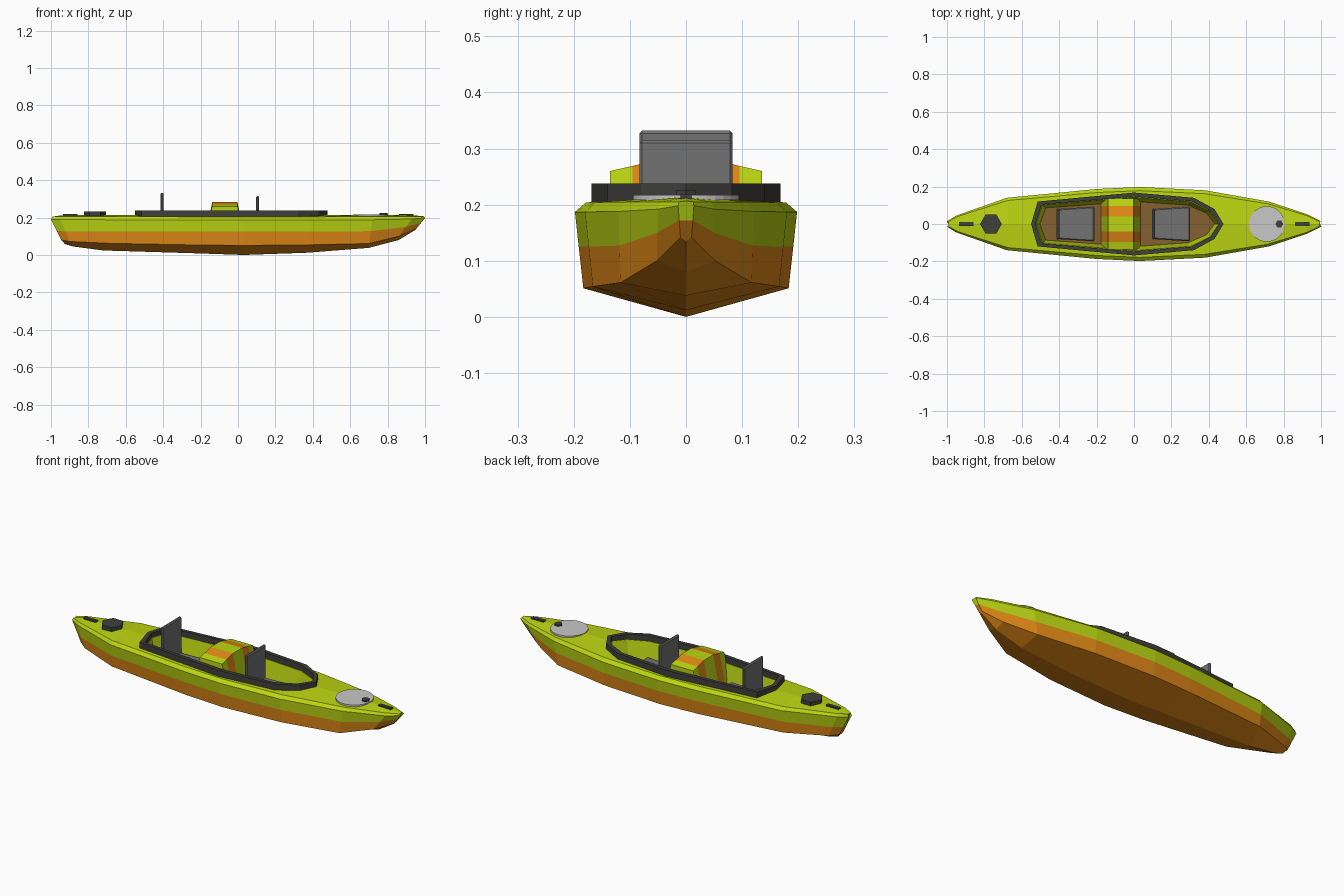
import bpy, bmesh, math

if "Cube" in bpy.data.objects:
    bpy.data.objects.remove(bpy.data.objects["Cube"])


def mat(name, rgb):
    m = bpy.data.materials.new(name)
    m.diffuse_color = (*rgb, 1)
    m.use_nodes = True
    m.node_tree.nodes["Principled BSDF"].inputs["Base Color"].default_value = m.diffuse_color
    return m


LIME = mat("lime", (0.50, 0.67, 0.006))
ORANGE = mat("orange", (0.75, 0.25, 0.008))
BROWN = mat("floor_brown", (0.235, 0.115, 0.03))
DARK = mat("charcoal", (0.05, 0.05, 0.045))
GREY = mat("seat_grey", (0.17, 0.17, 0.17))
PALE = mat("pale_grey", (0.58, 0.58, 0.58))


def make(name, verts, faces, mats, idx=None):
    """faces: vertex index tuples; idx: material index for each face"""
    me = bpy.data.meshes.new(name)
    me.from_pydata(verts, [], faces)
    for m in mats:
        me.materials.append(m)
    if idx:
        me.polygons.foreach_set("material_index", idx)
    bm = bmesh.new()
    bm.from_mesh(me)
    bmesh.ops.recalc_face_normals(bm, faces=bm.faces)
    bm.to_mesh(me)
    bm.free()
    ob = bpy.data.objects.new(name, me)
    bpy.context.collection.objects.link(ob)
    return ob


def loft(rings, closed=False):
    """quads between successive rings of equal length"""
    n, k = len(rings[0]), len(rings)
    verts = [v for r in rings for v in r]
    faces = [(a * n + j, a * n + (j + 1) % n, (a + 1) % k * n + (j + 1) % n, (a + 1) % k * n + j)
             for a in range(k if closed else k - 1) for j in range(n)]
    return verts, faces


# Hull stations: gunwale x, y, z | split z | chine x, y, z | keel x, z | deck centre z
STATIONS = [
    (-1.00, .014, .190, .128, -.945, .015, .080, -.925, .058, .200),
    (-.95, .045, .190, .126, -.90, .045, .072, -.88, .045, .212),
    (-.68, .140, .188, .125, -.68, .125, .062, -.72, .024, .214),
    (-.20, .187, .187, .125, -.20, .172, .053, -.20, .008, .212),
    (.03, .198, .187, .125, .03, .183, .051, .03, .000, .212),
    (.38, .180, .187, .125, .38, .166, .054, .37, .012, .212),
    (.72, .120, .188, .127, .70, .117, .061, .70, .038, .215),
    (.93, .050, .192, .150, .86, .052, .100, .86, .080, .213),
    (1.00, .014, .198, .172, .955, .010, .142, .95, .135, .207)]

rings = []
for gx, gy, gz, sz, cx, cy, cz, kx, kz, dz in STATIONS:
    t = (sz - cz) / (gz - cz)
    half = [(gx * .992, gy * .9, min(.205, gz + .017)), (gx, gy, gz),
            (cx + (gx - cx) * t, cy + (gy - cy) * t, sz), (cx, cy, cz)]
    rings.append([(gx * .992, 0, dz)] + half + [(kx, 0, kz)]
                 + [(x, -y, z) for x, y, z in reversed(half)])
verts, faces = loft(rings)
idx = [1 if 3 <= i % 10 <= 6 else 0 for i in range(len(faces))]
for base in (0, 80):                       # bow and stern caps
    faces += [tuple(base + i for i in (0, 1, 2, 3, 7, 8, 9)),
              tuple(base + i for i in (3, 4, 5, 6, 7))]
    idx += [0, 1]
hull = make("hull", verts, faces, [LIME, ORANGE, BROWN], idx)

# Cockpit outline, shared by tub and coaming
HALF = [(-.55, 0), (-.515, .12), (0, .168), (.32, .14), (.43, .08), (.478, 0)]
OUTLINE = HALF + [(x, -y) for x, y in HALF[-2:0:-1]]


def outline(fx, fy, z):
    return [(-.035 + (x + .035) * fx, y * fy, z) for x, y in OUTLINE]


# Cockpit tub cut into the hull: lime walls, brown floor
verts, faces = loft([outline(.91, .72, .09), outline(.955, .87, .225)])
n = len(OUTLINE)
faces += [tuple(range(n)), tuple(range(n, 2 * n))]
cutter = make("tub_cutter", verts, faces, [LIME, ORANGE, BROWN], [0] * n + [2, 0])
cutter.hide_render = True
mod = hull.modifiers.new("tub", "BOOLEAN")
mod.operation, mod.solver, mod.object = "DIFFERENCE", "EXACT", cutter
bpy.context.view_layer.objects.active = hull
bpy.ops.object.modifier_apply(modifier="tub")
bpy.data.objects.remove(cutter)

# Raised cockpit coaming
make("coaming", *loft([outline(1, 1, .2), outline(1, 1, .238),
                       outline(.955, .87, .238), outline(.955, .87, .2)], True), [DARK])

# Striped centre console spanning the tub
TOP = [(-.135, .26), (-.095, .269), (-.04, .282), (.04, .282), (.095, .269), (.135, .26)]
verts, faces = loft([[(-.178, y, .085), (-.138, y, z), (-.003, y, z), (.037, y, .085)]
                     for y, z in TOP])
idx = [(i // 4) % 2 for i in range(len(faces))]
faces += [(0, 1, 2, 3), (20, 21, 22, 23)]
make("console", verts, faces, [LIME, ORANGE], idx + [0, 0])


def box(name, x0, x1, w0, w1, z0, z1, m, bevel=0):
    """box whose half width runs from w0 at x0 to w1 at x1"""
    v, f = loft([[(x0, -w0, z), (x1, -w1, z), (x1, w1, z), (x0, w0, z)] for z in (z0, z1)])
    ob = make(name, v, f + [(0, 1, 2, 3), (4, 5, 6, 7)], [m])
    if bevel:
        b = ob.modifiers.new("bevel", "BEVEL")
        b.width, b.segments = bevel, 1
    return ob


# Two seats
for name, x, top in (("rear", -.415, .332), ("front", .097, .315)):
    box(name + "_seat_pan", x, x + .203, .08, .093, .085, .135, GREY, .006)
    box(name + "_seat_back", x, x + .016, .083, .083, .10, top, GREY, .005)

# Carry handles at both ends
for name, x in (("stern_handle", -.935), ("bow_handle", .86)):
    box(name, x, x + .077, .01, .01, .205, .219, DARK)


def disc(name, x, r, sides, z0, z1, m):
    v, f = loft([[(x + r * math.cos(math.tau * i / sides), r * math.sin(math.tau * i / sides), z)
                  for i in range(sides)] for z in (z0, z1)])
    make(name, v, f + [tuple(range(sides)), tuple(range(sides, 2 * sides))], [m])


# Deck fittings
disc("stern_hatch", -.765, .058, 6, .203, .231, DARK)
disc("bow_panel", .71, .095, 32, .208, .2175, PALE)
disc("bow_knob", .777, .021, 6, .205, .225, DARK)
